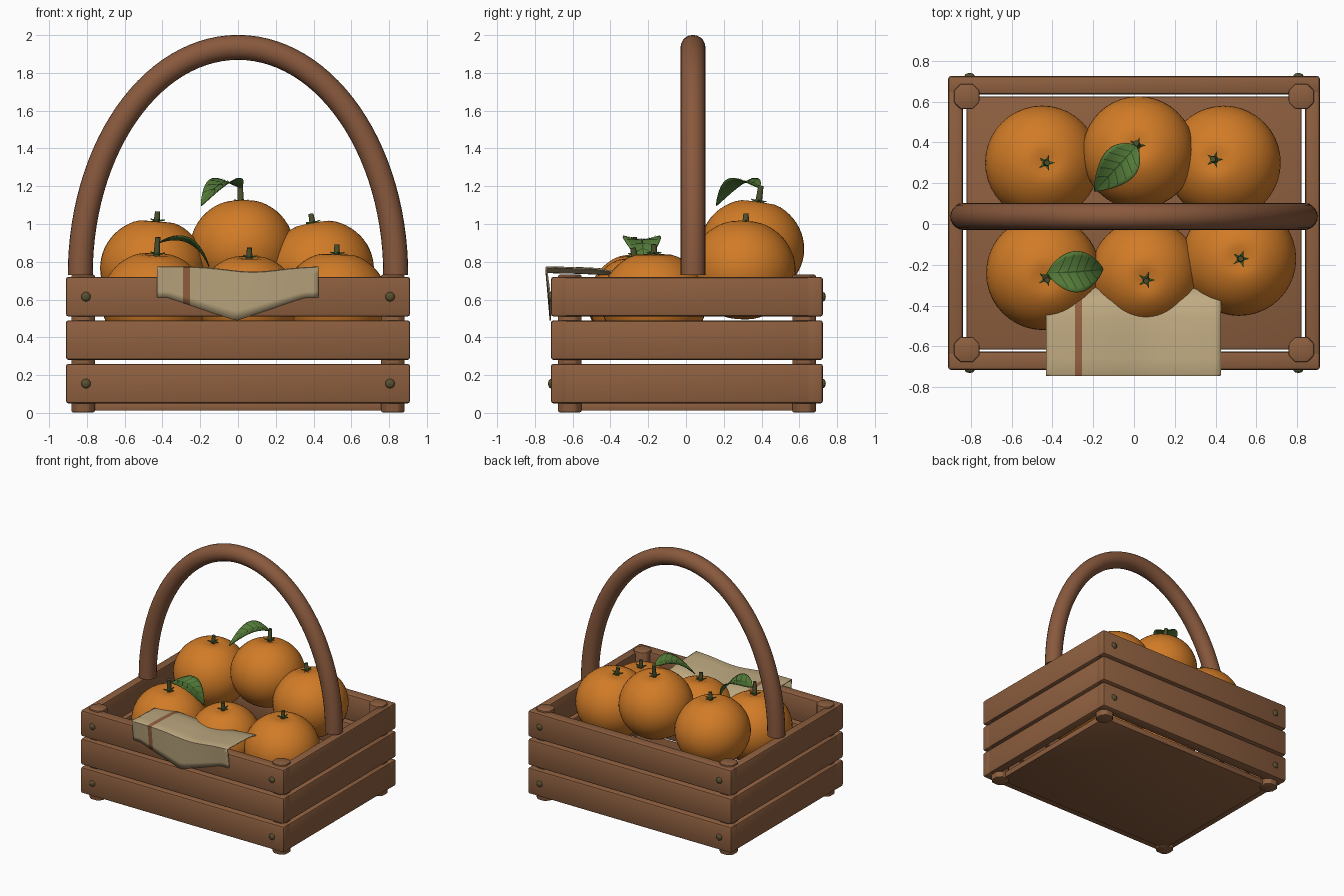
import bpy, bmesh, math
from mathutils import Vector, Euler

if "Cube" in bpy.data.objects:
    bpy.data.objects.remove(bpy.data.objects["Cube"])


def material(name, rgb):
    m = bpy.data.materials.new(name)
    m.use_nodes = True
    m.diffuse_color = (*rgb, 1)
    m.node_tree.nodes["Principled BSDF"].inputs["Base Color"].default_value = (*rgb, 1)
    return m


WOOD = material("plank wood", (.27, .115, .05))
BENT = material("handle wood", (.25, .1, .047))
PEEL = material("orange peel", (.64, .2, .02))
CLOTH = material("linen", (.52, .4, .22))
STRIPE = material("linen stripe", (.3, .12, .05))
LEAF = material("leaf green", (.09, .2, .04))
VEIN = material("vein green", (.03, .08, .02))
STEM = material("stem olive", (.07, .08, .025))
NAIL = material("nail bronze", (.1, .08, .03))


def finish(name, bm, mats, smooth=None):
    me = bpy.data.meshes.new(name)
    bm.normal_update()
    bm.to_mesh(me)
    bm.free()
    for m in mats:
        me.materials.append(m)
    ob = bpy.data.objects.new(name, me)
    bpy.context.collection.objects.link(ob)
    if smooth:
        bpy.ops.object.select_all(action='DESELECT')
        ob.select_set(True)
        bpy.context.view_layer.objects.active = ob
        bpy.ops.object.shade_smooth_by_angle(angle=math.radians(smooth))
    return ob


def box(name, lo, hi, bevel, vertical_only=0):
    bm = bmesh.new()
    bmesh.ops.create_cube(bm, size=1)
    lo, hi = Vector(lo), Vector(hi)
    for v in bm.verts:
        v.co = (lo + hi) / 2 + v.co * (hi - lo)
    if vertical_only:
        posts = [e for e in bm.edges if abs(e.verts[0].co.z - e.verts[1].co.z) > .1]
        bmesh.ops.bevel(bm, geom=posts, offset=vertical_only, segments=1, affect='EDGES')
    bmesh.ops.bevel(bm, geom=bm.edges[:], offset=bevel, segments=2, profile=.5, affect='EDGES')
    return finish(name, bm, [WOOD], 30)


def grid_faces(bm, rows, rule=None):
    vs = [[bm.verts.new(p) for p in row] for row in rows]
    for j in range(len(vs) - 1):
        for i in range(len(vs[0]) - 1):
            f = bm.faces.new((vs[j][i], vs[j][i + 1], vs[j + 1][i + 1], vs[j + 1][i]))
            if rule:
                f.material_index = rule(f.calc_center_median())


# Crate: floor, corner posts and three courses of planks
MID = .005
box("floor_board", (-.82, MID - .62, .012), (.82, MID + .62, .06), .005)
for sx in (-1, 1):
    for sy in (-1, 1):
        x, y = sx * .82, MID + sy * .62
        box("corner_post", (x - .062, y - .062, .003), (x + .062, y + .062, .732), .008, .032)
for z in (.05, .28, .51):
    for s in (-1, 1):
        y, x = MID + s * .675, s * .875
        box("long_plank", (-.911, y - .045, z), (.911, y + .045, z + .21), .014)
        box("end_plank", (x - .036, MID - .717, z + .001), (x + .036, MID + .717, z + .209), .014)

# Nails on the front and back
for sx in (-1, 1):
    for sy in (-1, 1):
        for z in (.155, .615):
            bm = bmesh.new()
            bmesh.ops.create_uvsphere(bm, u_segments=12, v_segments=8, radius=.025)
            for v in bm.verts:
                v.co = Vector((sx * .805 + v.co.x, MID + sy * .72 + v.co.y * .6, z + v.co.z))
            finish("nail", bm, [NAIL], 60)

# Bent handle
bm = bmesh.new()
rows, n, ring = [], 56, 20
for i in range(n + 1):
    a = math.pi * i / n
    c = Vector((.835 * math.cos(a), .037, .73 + 1.205 * math.sin(a)))
    out = Vector((1.205 * math.cos(a), 0, .835 * math.sin(a))).normalized()
    rows.append([c + .066 * (out * math.cos(t) + Vector((0, 1, 0)) * math.sin(t))
                 for t in (2 * math.pi * k / ring for k in range(ring + 1))])
grid_faces(bm, rows)
bmesh.ops.remove_doubles(bm, verts=bm.verts, dist=1e-5)
bmesh.ops.holes_fill(bm, edges=[e for e in bm.edges if e.is_boundary])
bmesh.ops.recalc_face_normals(bm, faces=bm.faces)
finish("handle", bm, [BENT], 50)


# Oranges with dimple, star calyx and stem
def orange(x, y, z, r, tilt, stem):
    rz = r * .945
    turn = Euler(tilt).to_matrix()
    centre = Vector((x, y, z))
    top = rz - .022

    def place(bm):
        for v in bm.verts:
            v.co = centre + turn @ v.co

    bm = bmesh.new()
    bmesh.ops.create_uvsphere(bm, u_segments=40, v_segments=28, radius=1)
    for v in bm.verts:
        a = math.acos(max(-1, min(1, v.co.z)))
        dent = .025 * math.exp(-(a / .22) ** 2) - .015 * math.exp(-((math.pi - a) / .2) ** 2)
        v.co = Vector((v.co.x * r, v.co.y * r, v.co.z * rz - dent))
    place(bm)
    finish("orange", bm, [PEEL], 80)

    bm = bmesh.new()
    tip = bm.verts.new((0, 0, top + .015))
    star = []
    for k in range(10):
        a, d = math.pi * k / 5, .016 if k % 2 else .042
        star.append(bm.verts.new((d * math.cos(a), d * math.sin(a), top + (.012 if k % 2 else .02))))
    for k in range(10):
        bm.faces.new((tip, star[k], star[(k + 1) % 10]))
    place(bm)
    ob = finish("calyx", bm, [LEAF])
    ob.modifiers.new("thickness", 'SOLIDIFY').thickness = .006

    bm = bmesh.new()
    bmesh.ops.create_cone(bm, cap_ends=True, segments=10, radius1=.018, radius2=.014, depth=stem)
    for v in bm.verts:
        v.co.z += top + stem / 2
    place(bm)
    finish("stem", bm, [STEM], 40)


for spec in ((-.45, .3, .765, .28, (0, .08, 0), .06),
             (.022, .35, .872, .276, (-.14, -.03, 0), .095),
             (.44, .3, .757, .28, (-.06, -.18, 0), .06),
             (-.445, -.24, .59, .28, (.1, .06, 0), .1),
             (.055, -.245, .585, .268, (.12, .02, 0), .06),
             (.515, -.17, .59, .28, (0, .03, 0), .06)):
    orange(*spec)


# Arched leaves with raised veins
def leaf(start, control, tip, half):
    a, b, c = Vector(start), Vector(control), Vector(tip)
    side = (c - a).cross(Vector((0, 0, 1))).normalized()

    def at(t, s, lift=0):
        p = a * (1 - t) ** 2 + b * 2 * t * (1 - t) + c * t * t
        w = half * math.sin(math.pi * t ** .85) ** .8 if 0 < t < 1 else .002
        return p + side * (w * s) + Vector((0, 0, lift + .025 * abs(s) ** 1.5 * math.sin(math.pi * t)))

    bm = bmesh.new()
    grid_faces(bm, [[at(t / 16, s / 4) for s in range(-4, 5)] for t in range(17)])
    ob = finish("leaf", bm, [LEAF], 60)
    ob.modifiers.new("thickness", 'SOLIDIFY').thickness = .005

    bm = bmesh.new()
    grid_faces(bm, [[at(t / 16, s * .04, .005) for s in (-1, 1)] for t in range(17)])
    for sgn in (-1, 1):
        for k in range(1, 6):
            t = k * .14
            grid_faces(bm, [[at(t + .13 * q + d, sgn * q * .85, .005) for d in (0, .018)]
                            for q in (0, .25, .5, .75, 1)])
    finish("leaf_veins", bm, [VEIN])


leaf((.012, .385, 1.195), (-.07, .29, 1.28), (-.195, .16, 1.1), .09)
leaf((-.425, -.24, .9), (-.24, -.235, .97), (-.15, -.22, .775), .1)

# Draped linen with one stripe
xs = sorted([-.43 + .855 * i / 30 for i in range(31)] + [-.29, -.255])


def drape(x):
    hem = min(.61, .487 + .34 * abs(x + .01))
    crest = .772 - .028 * math.exp(-((x - .08) / .2) ** 2)
    front = [(-.722 - .022 * k / 5, hem + (crest - hem) * k / 5) for k in range(6)]
    back = [(-.735, crest + .004), (-.66, crest + .002), (-.56, crest), (-.46, crest - .005),
            (-.38, crest - .02), (-.32, crest - .07), (-.29, .6), (-.28, .46)]
    return [Vector((x, y, z)) for y, z in front + back]


bm = bmesh.new()
grid_faces(bm, list(zip(*[drape(x) for x in xs])), lambda c: int(-.29 < c.x < -.255))
cloth = finish("cloth", bm, [CLOTH, STRIPE], 60)
cloth.modifiers.new("thickness", 'SOLIDIFY').thickness = .008
